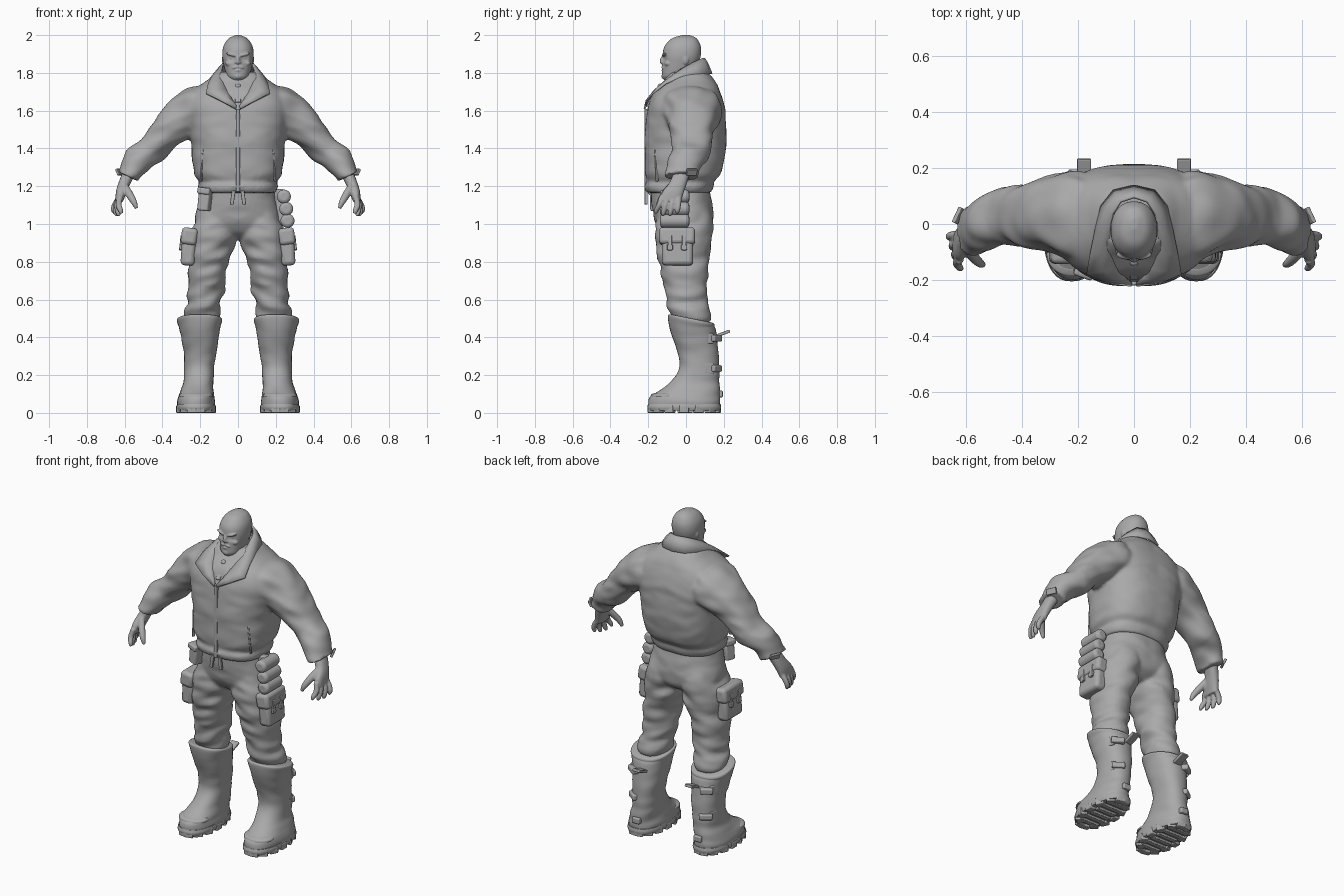
import bpy, bmesh, math
from mathutils import Vector, Matrix, Euler, noise

default_cube = bpy.data.objects.get("Cube")
if default_cube:
    bpy.data.objects.remove(default_cube, do_unlink=True)

grey = bpy.data.materials.new("clay grey")
grey.use_nodes = True
colour = (.4, .4, .4, 1)
grey.diffuse_color = colour
for node in grey.node_tree.nodes:
    if node.type == "BSDF_PRINCIPLED":
        node.inputs["Base Color"].default_value = colour


def finish(name, bm, mirror=False, bevel=0):
    """Turn a bmesh into a smooth shaded object with its modifiers."""
    bmesh.ops.recalc_face_normals(bm, faces=bm.faces)
    mesh = bpy.data.meshes.new(name)
    bm.to_mesh(mesh)
    bm.free()
    mesh.materials.append(grey)
    for poly in mesh.polygons:
        poly.use_smooth = True
    mesh.set_sharp_from_angle(angle=math.radians(50))
    obj = bpy.data.objects.new(name, mesh)
    bpy.context.collection.objects.link(obj)
    if bevel:
        mod = obj.modifiers.new("bevel", "BEVEL")
        mod.width, mod.segments = bevel, 3
    if mirror:
        obj.modifiers.new("mirror", "MIRROR")
    return obj


def merge(name, parts, voxel, relax):
    """Fuse parts and their mirror images into one continuous skin."""
    bm = bmesh.new()
    for part in parts:
        mesh = part.data
        bm.from_mesh(mesh)
        bpy.data.objects.remove(part)
        bpy.data.meshes.remove(mesh)
    obj = finish(name, bm, mirror=True)
    obj.modifiers["mirror"].use_mirror_merge = False
    skin = obj.modifiers.new("skin", "REMESH")
    skin.mode, skin.voxel_size, skin.use_smooth_shade = "VOXEL", voxel, True
    obj.modifiers.new("relax", "SMOOTH").iterations = relax
    return obj


def smooth_rows(rows, steps):
    """Catmull-Rom interpolation of the section rows."""
    rows = [Vector(row) for row in rows]
    out = []
    for i in range(len(rows) - 1):
        p, q, r, s = rows[max(i - 1, 0)], rows[i], rows[i + 1], rows[min(i + 2, len(rows) - 1)]
        for k in range(steps):
            t = k / steps
            out.append(q + (r - p) * (t / 2) + (p * 2 - q * 5 + r * 4 - s) * (t * t / 2)
                       + (q * 3 - p - r * 3 + s) * (t ** 3 / 2))
    return out + [rows[-1]]


def loft(name, rows, power=2, sides=32, steps=5, flat=False, wrinkle=0, mirror=False, shape=None):
    """Skin superellipse sections; each row is x, y, z, half width, half depth."""
    bm = bmesh.new()
    rows = smooth_rows(rows, steps)
    rings = []
    for i, (x, y, z, a, b) in enumerate(rows):
        path = rows[min(i + 1, len(rows) - 1)] - rows[max(i - 1, 0)]
        across = Vector((1, 0, 0)) if flat else Vector((path[2], 0, -path[0])).normalized()
        ring = []
        for k in range(sides):
            c, s = math.cos(math.tau * k / sides), math.sin(math.tau * k / sides)
            u = math.copysign(abs(c) ** (2 / power), c)
            v = math.copysign(abs(s) ** (2 / power), s)
            centre = Vector((x, y, z))
            arm = across * (u * a) + Vector((0, v * b, 0))
            if wrinkle:
                spot = centre + arm
                fold = noise.noise(Vector((spot.x * 7, spot.y * 7, spot.z * 19 + spot.x * 5)))
                arm += arm.normalized() * (fold * wrinkle)
            co = centre + arm
            ring.append(bm.verts.new(shape(co) if shape else co))
        rings.append(ring)
    for low, high in zip(rings, rings[1:]):
        for k in range(sides):
            j = (k + 1) % sides
            bm.faces.new((low[k], low[j], high[j], high[k]))
    bm.faces.new(rings[0])
    bm.faces.new(rings[-1])
    return finish(name, bm, mirror)


def upright(name, rows, **options):
    """Loft of level sections; each row is z, centre x, half width, front y, back y."""
    rows = [(x, (f + b) / 2, z, a, (b - f) / 2) for z, x, a, f, b in rows]
    return loft(name, rows, flat=True, **options)


def placed(loc, size, rot):
    return Matrix.LocRotScale(Vector(loc), Euler([math.radians(r) for r in rot]), Vector(size))


def box(name, loc, size, rot=(0, 0, 0), bevel=.006, mirror=False):
    bm = bmesh.new()
    bmesh.ops.create_cube(bm, size=1, matrix=placed(loc, size, rot))
    return finish(name, bm, mirror, bevel)


def ball(name, loc, size, rot=(0, 0, 0)):
    bm = bmesh.new()
    bmesh.ops.create_uvsphere(bm, u_segments=20, v_segments=12, radius=1, matrix=placed(loc, size, rot))
    return finish(name, bm)


# Head, with hollow eye sockets and fused features
def sockets(co):
    gap = (Vector((abs(co.x), co.z)) - Vector((.033, 1.878))).length
    if co.y < 0 and gap < .026:
        co.y += .014 * (1 - gap / .026)
    return co


skull = upright("skull", [(1.757, 0, .03, -.112, -.04), (1.78, 0, .056, -.125, 0), (1.81, 0, .068, -.126, .04),
                          (1.85, 0, .077, -.125, .065), (1.89, 0, .083, -.124, .078), (1.93, 0, .08, -.118, .08),
                          (1.96, 0, .068, -.1, .071), (1.985, 0, .046, -.07, .053), (2, 0, .012, -.02, .02)],
                power=2.2, sides=64, steps=7, shape=sockets)
merge("head", [
    skull, upright("neck", [(1.66, 0, .08, -.11, .07), (1.75, 0, .067, -.08, .065), (1.84, 0, .066, -.07, .07)]),
    ball("brow", (.034, -.114, 1.897), (.032, .013, .008), (0, -14, 12)),
    ball("eye", (.032, -.104, 1.879), (.014, .008, .006)),
    ball("cheek", (.047, -.094, 1.85), (.02, .02, .016)),
    ball("ear", (.076, -.002, 1.87), (.009, .017, .026)),
    ball("nose", (0, -.124, 1.868), (.011, .014, .024), (-14, 0, 0)),
    ball("nostril", (.01, -.125, 1.856), (.008, .009, .007)),
    ball("moustache", (.014, -.122, 1.83), (.018, .009, .006), (0, 18, 0)),
    ball("lower_lip", (0, -.123, 1.813), (.018, .008, .005)),
    ball("goatee", (0, -.114, 1.783), (.024, .016, .018))], .004, 2)

# Jacket body fused with the sleeves
torso = upright("torso", [(1.165, 0, .2, -.205, .13), (1.2, 0, .21, -.217, .147), (1.225, 0, .203, -.205, .15),
                          (1.26, 0, .227, -.215, .18), (1.35, 0, .242, -.218, .203), (1.45, 0, .247, -.218, .213),
                          (1.55, 0, .265, -.212, .213), (1.63, 0, .27, -.2, .203), (1.7, 0, .24, -.168, .183),
                          (1.76, 0, .165, -.118, .15), (1.805, 0, .11, -.08, .115)],
                power=2.6, sides=64, wrinkle=.007)
sleeve = loft("sleeve", [(.1, .02, 1.64, .1, .13), (.2, .025, 1.615, .118, .16), (.285, .037, 1.565, .12, .138),
                         (.375, .033, 1.487, .095, .118), (.46, .027, 1.395, .08, .103),
                         (.495, .015, 1.365, .077, .098), (.53, 0, 1.33, .08, .096),
                         (.56, -.012, 1.29, .073, .094), (.58, -.02, 1.25, .066, .088)],
              power=2.1, sides=40, steps=7, wrinkle=.018)
merge("jacket", [torso, sleeve], .01, 5)
box("cuff_tab", (.627, .03, 1.275), (.014, .06, .035), (0, 25, 25), .003, True)
box("zip_placket", (0, -.212, 1.39), (.022, .014, .44), bevel=.004)
box("jacket_pocket_welt", (.19, -.158, 1.31), (.009, .016, .17), (0, -5, 30), .003, True)
box("hem_pull", (.028, -.211, 1.14), (.02, .016, .075), (0, -8, 0), .004, True)

# Turned down collar with lapel points
fold_line = [(0, .1, 1.88), (.05, .083, 1.877), (.08, .035, 1.855), (.088, -.03, 1.82),
             (.08, -.1, 1.765), (.055, -.16, 1.71), (.03, -.192, 1.66), (.006, -.212, 1.625)]
edge_line = [(0, .14, 1.797), (.075, .122, 1.797), (.12, .065, 1.795), (.14, -.02, 1.785),
             (.158, -.11, 1.748), (.17, -.18, 1.695), (.09, -.214, 1.655), (.01, -.224, 1.61)]
bm = bmesh.new()
strips = []
for top, low in zip(fold_line, edge_line):
    top, low = Vector(top), Vector(low)
    middle = top.lerp(low, .5) + Vector((0, 0, .008))
    strips.append([bm.verts.new(co) for co in (top, middle, low)])
for one, two in zip(strips, strips[1:]):
    for k in range(2):
        bm.faces.new((one[k], one[k + 1], two[k + 1], two[k]))
collar = finish("collar", bm, mirror=True)
collar.modifiers.new("thickness", "SOLIDIFY").thickness = .01
box("shirt_collar", (.028, -.118, 1.735), (.04, .012, .06), (-35, 28, 15), .004, True)
ball("tie_knot", (0, -.137, 1.725), (.017, .014, .018))
box("tie", (0, -.17, 1.68), (.03, .012, .09), (-35, 0, 0), .004)

# Hands
hand = [loft("palm", [(.572, -.02, 1.28, .034, .044), (.6, -.04, 1.22, .03, .046),
                      (.618, -.068, 1.17, .028, .057), (.63, -.083, 1.12, .02, .057)], power=2.4, sides=24),
        loft("thumb", [(.607, -.075, 1.205, .022, .024), (.577, -.113, 1.16, .021, .022),
                       (.552, -.138, 1.118, .017, .017), (.537, -.146, 1.083, .009, .009)], sides=14)]
for i in range(4):
    y = -.127 + .03 * i
    drop = .012 if i in (1, 2) else 0
    spread = .012 * (i - 2)
    hand.append(loft("finger", [(.622, y, 1.15, .015, .015), (.644 + spread / 2, y * 1.1, 1.105, .016, .015),
                                (.647 + spread, y * 1.22, 1.075 - drop, .014, .014),
                                (.64 + spread, y * 1.26, 1.055 - drop, .008, .008)], sides=14, steps=4))
merge("hands", hand, .005, 2)

# Trousers, seat fused with the legs
seat = upright("seat", [(1.2, 0, .185, -.185, .12), (1.1, 0, .21, -.18, .14), (1.02, 0, .23, -.165, .145),
                        (.96, 0, .19, -.135, .125), (.92, 0, .09, -.07, .07)],
               power=2.3, sides=48, wrinkle=.008)
leg = upright("leg", [(1.06, .11, .1, -.15, .13), (.98, .125, .119, -.16, .142), (.9, .135, .121, -.157, .135),
                      (.8, .153, .108, -.148, .12), (.7, .165, .1, -.125, .11), (.66, .172, .095, -.11, .11),
                      (.62, .176, .1, -.112, .114), (.58, .178, .092, -.098, .112), (.55, .185, .097, -.093, .122),
                      (.48, .19, .085, -.07, .13)], power=2.15, sides=40, wrinkle=.02)
merge("trousers", [seat, leg], .01, 4)


# Boots, with the top edge falling towards the calf
def slope(co):
    if co.z > .45:
        co.z -= (co.y + .03) * .2 * min((co.z - .45) / .05, 1)
    return co


upright("boot", [(.02, .222, .095, -.195, .178), (.06, .222, .099, -.2, .18), (.09, .221, .095, -.188, .18),
                 (.12, .217, .087, -.138, .18), (.16, .21, .081, -.085, .178), (.22, .205, .079, -.042, .176),
                 (.3, .2, .085, -.04, .172), (.4, .2, .1, -.07, .162), (.47, .202, .114, -.092, .152),
                 (.505, .203, .118, -.097, .148), (.512, .203, .1, -.08, .133)],
        power=2.3, sides=40, wrinkle=.006, mirror=True, shape=slope)
upright("sole", [(.012, .222, .098, -.2, .182), (.03, .222, .103, -.205, .186), (.048, .222, .1, -.2, .183)],
        power=2.5, sides=40, mirror=True)
for i in range(14):
    turn = math.tau * i / 14
    box("tread_lug", (.222 + .085 * math.cos(turn), -.01 + .175 * math.sin(turn), .02),
        (.04, .05, .04), (0, 0, math.degrees(turn)), .005, True)
for i in range(6):
    box("tread_bar", (.222, -.13 + .05 * i, .015), (.13, .03, .03), bevel=.004, mirror=True)
upright("toe_cap_rim", [(.085, .222, .09, -.188, -.03), (.097, .222, .088, -.184, -.03),
                        (.106, .222, .07, -.165, -.04)], sides=28, mirror=True)
for height, reach in ((.395, .285), (.235, .28)):
    box("boot_strap", (reach - .04, .15, height), (.075, .055, .035), (0, 0, -35), .008, True)
    box("boot_buckle", (reach - .012, .12, height), (.02, .05, .055), (0, 0, 15), .005, True)
box("strap_end", (.178, .195, .42), (.05, .08, .016), (20, 0, 0), .004, True)
box("heel_tab", (.21, .18, .1), (.05, .03, .035), mirror=True)

# Cargo pockets on both thighs
box("cargo_pocket", (.262, -.045, .865), (.075, .165, .17), (0, -4, 0), .022, True)
box("cargo_flap", (.258, -.047, .935), (.085, .19, .09), (0, -8, 0), .02, True)
for y in (-.085, -.01):
    box("flap_strap", (.3, y, .9), (.016, .022, .08), (0, -6, 0), .004, True)
    box("flap_buckle", (.302, y, .877), (.018, .032, .028), (0, -4, 0), .004, True)

# Canisters on the left hip, pouch on the right
for x, z in ((.243, 1.145), (.255, 1.08), (.262, 1.017)):
    bm = bmesh.new()
    bmesh.ops.create_cone(bm, cap_ends=True, segments=24, radius1=.037, radius2=.037, depth=.155,
                          matrix=placed((x, -.06, z), (1, 1, 1), (90, 0, 0)))
    finish("canister", bm, bevel=.018)
box("canister_strap", (.225, -.06, 1.09), (.05, .04, .19), (0, -6, 0))
box("belt_pouch", (-.175, -.155, 1.125), (.062, .06, .11), (0, 6, -20), .01)
box("pouch_flap", (-.174, -.16, 1.175), (.07, .068, .035), (0, 6, -20), .01)
